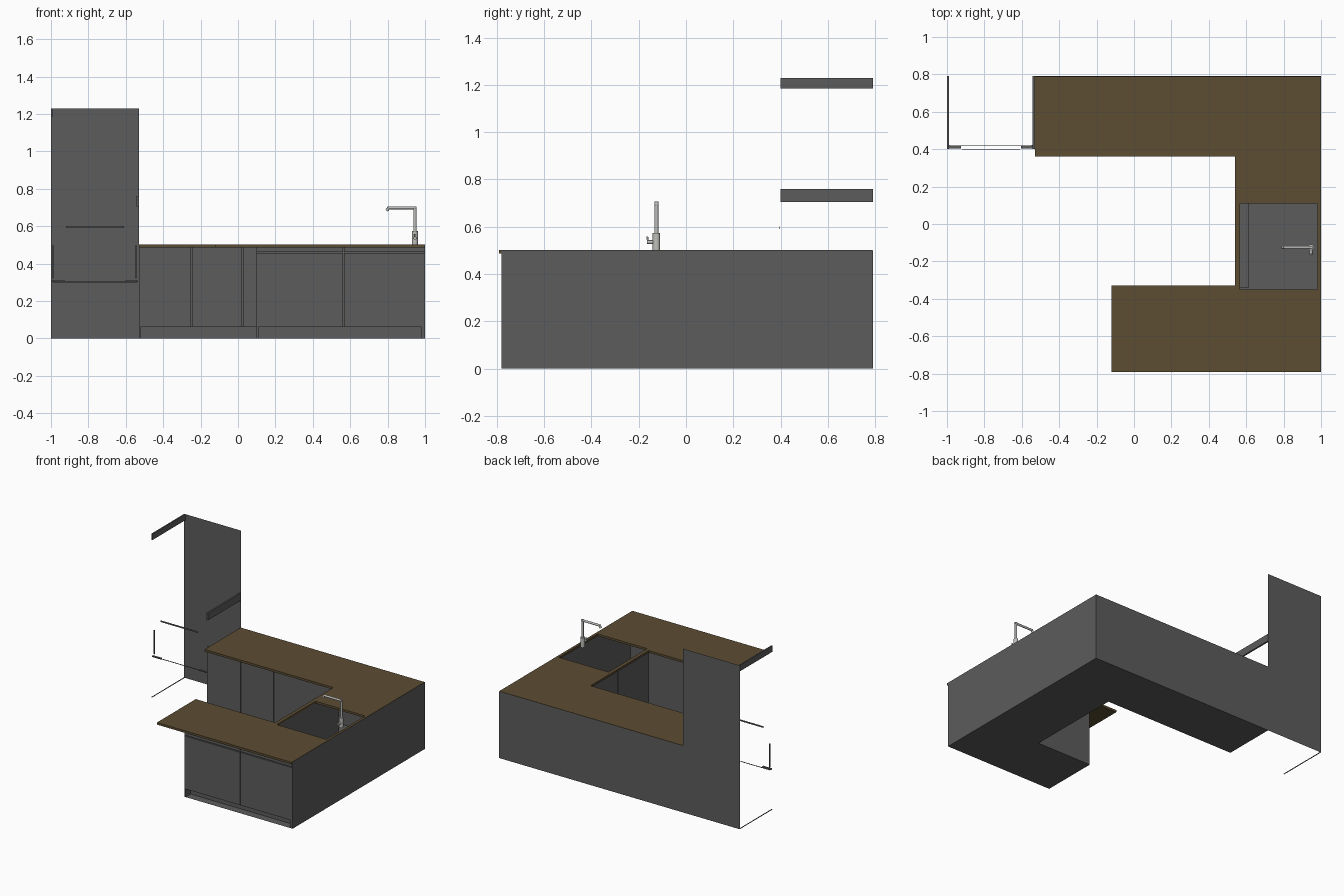
import bpy, bmesh
from mathutils import Vector

if "Cube" in bpy.data.objects:
    bpy.data.objects.remove(bpy.data.objects["Cube"])


def material(name, rgb):
    m = bpy.data.materials.new(name)
    m.diffuse_color = (*rgb, 1)
    m.use_nodes = True
    m.node_tree.nodes["Principled BSDF"].inputs["Base Color"].default_value = m.diffuse_color
    return m


GREY = material("dark_grey", (0.107, 0.107, 0.107))
BROWN = material("brown_worktop", (0.107, 0.074, 0.034))
STEEL = material("light_steel", (0.52, 0.52, 0.50))


def finish(name, bm, mat, normals=True):
    if normals:
        bmesh.ops.recalc_face_normals(bm, faces=bm.faces)
    me = bpy.data.meshes.new(name)
    bm.to_mesh(me)
    bm.free()
    me.materials.append(mat)
    ob = bpy.data.objects.new(name, me)
    bpy.context.collection.objects.link(ob)
    return ob


def faces(name, polys, mat=GREY):
    bm = bmesh.new()
    for p in polys:
        bm.faces.new([bm.verts.new(v) for v in p])
    return finish(name, bm, mat, False)


def box(name, lo, hi, mat=GREY):
    bm = bmesh.new()
    bmesh.ops.create_cube(bm, size=1)
    for v in bm.verts:
        v.co = [(a + b) / 2 + c * (b - a) for a, b, c in zip(lo, hi, v.co)]
    return finish(name, bm, mat)


def rod(name, a, b, r):
    a, b = Vector(a), Vector(b)
    bpy.ops.mesh.primitive_cylinder_add(vertices=16, radius=r, depth=(b - a).length,
                                        location=(a + b) / 2)
    ob = bpy.context.object
    ob.name = name
    ob.rotation_euler = (b - a).to_track_quat('Z', 'Y').to_euler()
    ob.data.materials.append(STEEL)
    bpy.ops.object.shade_smooth_by_angle()
    return ob


TOE, TOP, GAP, SKIN = 0.06, 0.487, 0.006, 0.012


def cabinet_front(name, a, b, inward, splits=(), rail=None, ends=(0.01, 0.02)):
    """Row of door plates over a recessed toe kick."""
    a, b, n = Vector((*a, 0)), Vector((*b, 0)), Vector((*inward, 0))
    length, d = (b - a).length, (b - a).normalized()

    def P(s, depth, z):
        return a + d * s + n * depth + Vector((0, 0, z))

    def quad(s0, d0, z0, s1, d1, z1):
        if z0 == z1:
            return [P(s0, d0, z0), P(s1, d0, z0), P(s1, d1, z0), P(s0, d1, z0)]
        return [P(s0, d0, z0), P(s1, d1, z0), P(s1, d1, z1), P(s0, d0, z1)]

    s0, s1 = ends[0], length - ends[1]
    faces(name + "_toe_kick", [
        quad(s0, TOE, 0, s1, TOE, TOE), quad(s0, 0, TOE, s1, TOE, TOE),
        quad(s0, 0, 0, s0, TOE, TOE), quad(s1, 0, 0, s1, TOE, TOE),
        quad(0, 0, 0, s0, 0, TOE), quad(s1, 0, 0, length, 0, TOE)])
    faces(name + "_carcass", [quad(0, SKIN, TOE, length, SKIN, TOP)])
    edges = [0, *splits, length]
    rows = [(TOE, TOP)] if rail is None else [(TOE, rail - GAP / 2), (rail + GAP / 2, TOP)]
    for i, (u, v) in enumerate(zip(edges, edges[1:])):
        u += GAP / 2 if i else 0
        v -= GAP / 2 if v < length else 0
        for j, (z0, z1) in enumerate(rows):
            p, q = P(u, 0, z0), P(v, SKIN, z1)
            box(f"{name}_door_{i}_{j}", [min(c) for c in zip(p, q)], [max(c) for c in zip(p, q)])


# Cabinet fronts around the U
cabinet_front("front_run", (0.10, -0.78), (1, -0.78), (0, 1), (0.465,), 0.46)
cabinet_front("side_run", (0.555, -0.35), (0.555, 0.39), (1, 0), (0.37,))
cabinet_front("back_run", (-0.53, 0.39), (0.555, 0.39), (0, 1), (0.28, 0.555), ends=(0.01, 0.0))

# Plain outer walls and the flat floor of the base
def wall(x0, y0, x1, y1, z1):
    return [(x0, y0, 0), (x1, y1, 0), (x1, y1, z1), (x0, y0, z1)]


faces("base_outer_walls", [wall(1, -0.78, 1, 0.79, 0.5), wall(1, 0.79, -0.53, 0.79, 0.5)])
faces("base_end_walls", [wall(-0.53, 0.79, -0.53, 0.39, TOP), wall(0.10, -0.35, 0.10, -0.78, TOP),
                         wall(0.555, -0.35, 0.10, -0.35, TOP)])
faces("base_floor", [[(x, y, 0) for x, y in (
    (0.10, -0.78), (0.10, -0.35), (0.555, -0.35), (0.555, 0.39), (-0.53, 0.39),
    (-0.53, 0.79), (1, 0.79), (1, -0.78))]])

# Worktop: U-shaped slab with an open sink cut-out
xs = [-0.53, -0.12, 0.54, 0.567, 0.98, 0.999]
ys = [-0.79, -0.35, -0.33, 0.11, 0.36, 0.789]
bm = bmesh.new()
grid = {(x, y): bm.verts.new((x, y, 0.486)) for x in xs for y in ys}
for x0, x1 in zip(xs, xs[1:]):
    for y0, y1 in zip(ys, ys[1:]):
        cx, cy = (x0 + x1) / 2, (y0 + y1) / 2
        slab = cy > 0.36 or cx > 0.54 or (cy < -0.33 and cx > -0.12)
        hole = 0.567 < cx < 0.98 and -0.35 < cy < 0.11
        if slab and not hole:
            bm.faces.new([grid[x0, y0], grid[x1, y0], grid[x1, y1], grid[x0, y1]])
bmesh.ops.delete(bm, geom=[v for v in bm.verts if not v.link_faces], context='VERTS')
ext = bmesh.ops.extrude_face_region(bm, geom=bm.faces[:], use_keep_orig=True)
bmesh.ops.translate(bm, vec=(0, 0, 0.016),
                    verts=[g for g in ext["geom"] if isinstance(g, bmesh.types.BMVert)])
finish("worktop", bm, BROWN)

# Tall unit: back panel with the thin open frame pieces
faces("tall_back_panel", [wall(-0.53, 0.79, -1, 0.79, 1.23)])
box("tall_top_strip", (-1, 0.40, 1.185), (-0.99, 0.79, 1.23))
box("tall_middle_strip", (-0.542, 0.40, 0.705), (-0.53, 0.79, 0.76))
box("tall_base_rail", (-1, 0.40, 0), (-0.995, 0.79, 0.004))
box("tall_upper_bar", (-0.92, 0.395, 0.59), (-0.61, 0.398, 0.601))
box("tall_lower_bar", (-0.99, 0.418, 0.299), (-0.54, 0.421, 0.303))
for side, x0, x1, xe in (("left", -1, -0.925, -0.99), ("right", -0.605, -0.535, -0.545)):
    box(f"tall_{side}_bracket", (x0, 0.405, 0.303), (x1, 0.42, 0.31))
    box(f"tall_{side}_upright", (xe - 0.003, 0.418, 0.32), (xe + 0.003, 0.422, 0.50))

# Tap
rod("tap_base", (0.946, -0.125, 0.50), (0.946, -0.125, 0.573), 0.016)
rod("tap_column", (0.946, -0.125, 0.573), (0.946, -0.125, 0.706), 0.008)
rod("tap_spout", (0.954, -0.125, 0.698), (0.80, -0.125, 0.698), 0.008)
rod("tap_nozzle", (0.806, -0.125, 0.70), (0.795, -0.125, 0.682), 0.008)
rod("tap_handle_stem", (0.946, -0.135, 0.535), (0.946, -0.165, 0.535), 0.008)
rod("tap_handle_lever", (0.946, -0.160, 0.535), (0.946, -0.164, 0.558), 0.004)
